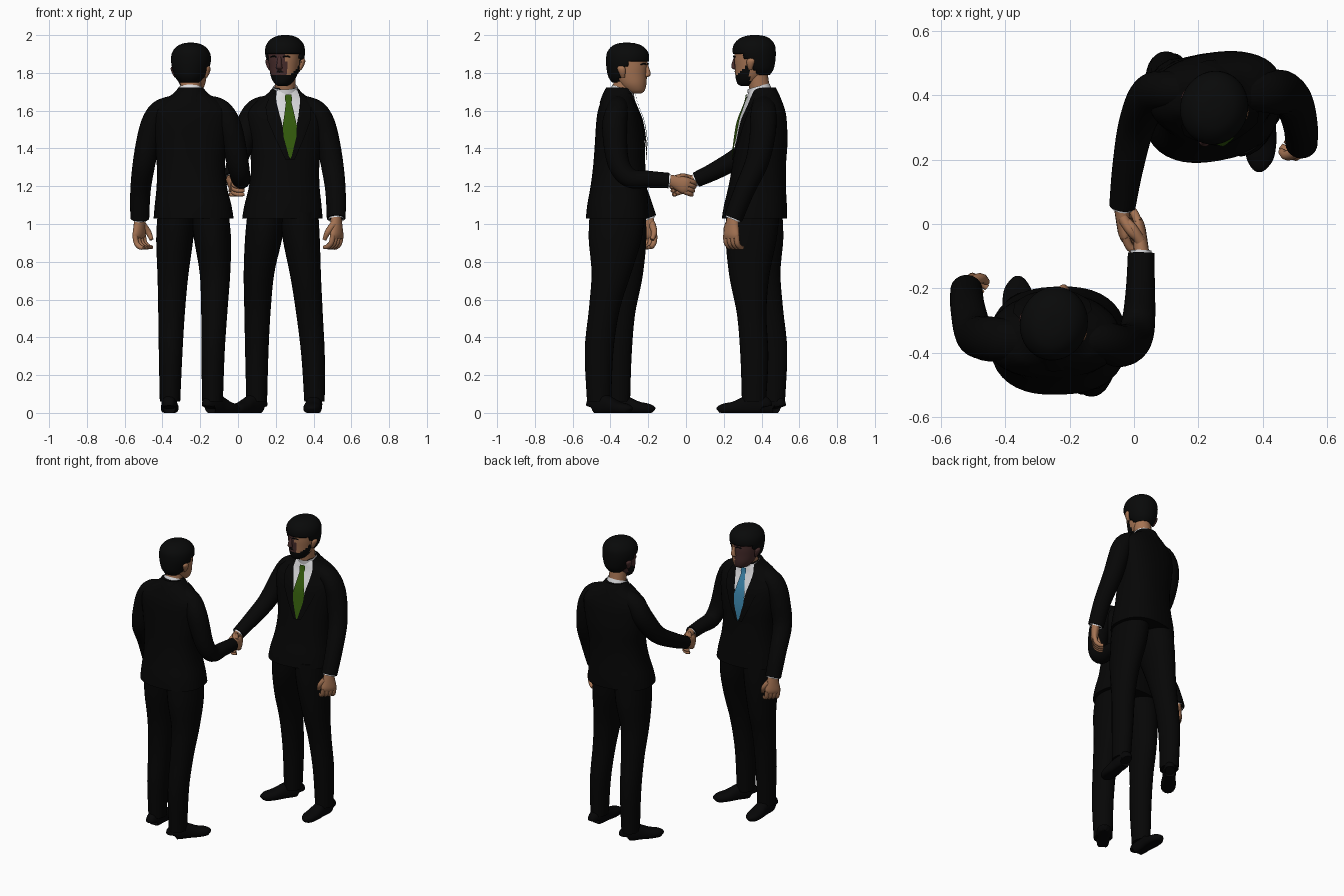
import bpy, bmesh, math
from mathutils import Vector, Matrix

if "Cube" in bpy.data.objects:
    bpy.data.objects.remove(bpy.data.objects["Cube"])

def material(name, c):
    m = bpy.data.materials.new(name)
    m.diffuse_color = (*c, 1)
    m.use_nodes = True
    m.node_tree.nodes["Principled BSDF"].inputs["Base Color"].default_value = m.diffuse_color
    return m

SUIT = material("black suit", (0.0018, 0.0018, 0.0018))
HAIR = material("black hair", (0.0026, 0.0028, 0.0028))
SHOE = material("black leather", (0.0018, 0.0018, 0.002))
SKIN = material("brown skin", (0.38, 0.175, 0.088))
DARK = material("dark brown skin", (0.065, 0.026, 0.025))
SHIRT = material("white shirt", (0.72, 0.72, 0.74))
GREEN = material("green tie", (0.035, 0.11, 0.004))
BLUE = material("blue tie", (0.045, 0.23, 0.40))

def finish(name, bm, mats, M, solid=0, angle=50):
    bmesh.ops.recalc_face_normals(bm, faces=bm.faces)
    me = bpy.data.meshes.new(name)
    bm.to_mesh(me)
    bm.free()
    me.transform(M)
    for m in mats:
        me.materials.append(m)
    ob = bpy.data.objects.new(name, me)
    bpy.context.collection.objects.link(ob)
    bpy.ops.object.select_all(action='DESELECT')
    ob.select_set(True)
    bpy.context.view_layer.objects.active = ob
    bpy.ops.object.shade_smooth_by_angle(angle=math.radians(angle))
    if solid:
        s = ob.modifiers.new("thickness", 'SOLIDIFY')
        s.thickness, s.offset = solid, -1

def resample(pts, k=5):
    """Smooth curve through rows of numbers."""
    P = [pts[0]] + list(pts) + [pts[-1]]
    out = []
    for i in range(1, len(P) - 2):
        for j in range(k):
            t = j / k
            out.append([0.5 * (2*b + (c-a)*t + (2*a-5*b+4*c-d)*t*t + (3*b-a-3*c+d)*t**3)
                        for a, b, c, d in zip(*P[i-1:i+3])])
    return out + [list(pts[-1])]

def sweep(name, pts, mat, M, ref=(1, 0, 0), flat=False, n=24, p=2.0, ground=False,
          rule=None, drop=None, solid=0, mats=None, caps=True):
    """Skin elliptical rings (x, y, z, ra, rb) along a path."""
    rows = resample([tuple(q) if len(q) == 5 else (*q, q[3]) for q in pts])
    C = [Vector(r[:3]) for r in rows]
    bm = bmesh.new()
    rings = []
    for i, r in enumerate(rows):
        t = Vector((0, 0, 1)) if flat else (C[min(i+1, len(C)-1)] - C[max(i-1, 0)]).normalized()
        u = Vector(ref)
        u = (u - t * u.dot(t)).normalized()
        v = t.cross(u)
        ring = []
        for k in range(n):
            a = 2 * math.pi * k / n
            ca, sa = math.cos(a), math.sin(a)
            q = C[i] + u * math.copysign(abs(ca)**(2/p), ca) * r[3] + v * math.copysign(abs(sa)**(2/p), sa) * r[4]
            if ground:
                q.z = max(q.z, 0)
            ring.append(bm.verts.new(q))
        rings.append(ring)
    for a, b in zip(rings, rings[1:]):
        for k in range(n):
            bm.faces.new((a[k], a[(k+1) % n], b[(k+1) % n], b[k]))
    if caps and not solid:
        bm.faces.new(rings[0])
    if caps:
        bm.faces.new(rings[-1])
    if drop:
        bmesh.ops.delete(bm, geom=[f for f in bm.faces if drop(f.calc_center_median())], context='FACES')
    if rule:
        for f in bm.faces:
            f.material_index = rule(f.calc_center_median())
    finish(name, bm, mats or [mat], M, solid)

# Torso rings: x, y, z, half width, half depth
TORSO = [(-.235, -.362, 1.03, .212, .168), (-.238, -.362, 1.10, .203, .162), (-.245, -.36, 1.2, .186, .148),
         (-.25, -.358, 1.31, .18, .138), (-.25, -.357, 1.43, .194, .132), (-.25, -.362, 1.54, .207, .12),
         (-.25, -.368, 1.60, .20, .105), (-.25, -.37, 1.65, .155, .088), (-.25, -.367, 1.685, .10, .078),
         (-.25, -.36, 1.72, .066, .062)]
POW = 2.4

def on_torso(fine, yaw, z, dx, off):
    """Point on the chest at height z, dx sideways from the middle."""
    for a, b in zip(fine, fine[1:]):
        if a[2] <= z <= b[2]:
            t = (z - a[2]) / (b[2] - a[2])
            r = [i + (j - i) * t for i, j in zip(a, b)]
            break
    y = r[4] * max(0, 1 - (abs(dx) / r[3])**POW)**(1 / POW) + off
    c, s = math.cos(yaw), math.sin(yaw)
    return Vector((r[0] + c*dx - s*y, r[1] + s*dx + c*y, z))

def patch(name, torso, yaw, rows, off, mat, M):
    """Cloth panel lying on the chest; rows are (z, centre, half width)."""
    chest, fine = resample(torso, 8), []
    for a, b in zip(rows, rows[1:]):
        fine += [[i + (j - i) * k / 5 for i, j in zip(a, b)] for k in range(5)]
    fine.append(rows[-1])
    bm = bmesh.new()
    g = [[bm.verts.new(on_torso(chest, yaw, z, c + w * (k/3 - 1), off)) for k in range(7)] for z, c, w in fine]
    for a, b in zip(g, g[1:]):
        for k in range(6):
            bm.faces.new((a[k], a[k+1], b[k+1], b[k]))
    finish(name, bm, [mat], M)

def hand(name, w, d, side, nrm, curl, s, M):
    """Palm, four curled fingers and a thumb, scaled by s."""
    w, d, side, nrm = (Vector(v) for v in (w, d, side, nrm))
    d.normalize()
    side = (side - d * side.dot(d)).normalized()
    nrm = (nrm - d * nrm.dot(d) - side * nrm.dot(side)).normalized()
    sweep(name + "_palm", [(*(w + d * a), b * s, c * s) for a, b, c in
          ((-.02, .026, .022), (.03, .034, .021), (.075, .042, .019), (.097, .036, .013))], SKIN, M, ref=side, n=16)
    for i in range(4):
        q = w + d * .08 + side * (.03 - .02 * i) * s
        pts = [(*q, .0125 * s)]
        for ang, ln, r in ((.35, .034, .012), (1.1, .026, .011), (1.8, .02, .008)):
            q = q + (d * math.cos(ang * curl) + nrm * math.sin(ang * curl)) * ln * s
            pts.append((*q, r * s))
        sweep(f"{name}_finger_{i+1}", pts, SKIN, M, ref=side, n=10)
    q = w + d * .02 + side * .02 * s
    q2 = q + (d * .035 + side * .022 + nrm * .018) * s
    q3 = q2 + (d * .032 + nrm * .02) * s
    sweep(name + "_thumb", [(*q, .016 * s), (*q2, .0135 * s), (*q3, .009 * s)], SKIN, M, ref=side, n=10)

def arm(name, pts, ref, M):
    """Sleeve with a shirt cuff; returns the wrist point."""
    sweep(name + "_sleeve", pts, SUIT, M, ref=ref)
    a, b = Vector(pts[-2][:3]), Vector(pts[-1][:3])
    d = (b - a).normalized()
    r = pts[-1][3] * .8
    sweep(name + "_cuff", [(*(b - d * .02), r), (*(b + d * .008), r)], SHIRT, M, ref=ref, caps=False)
    return b + d * .012

def shoe(name, heel, toe, M):
    h, t = Vector((*heel, 0)), Vector((*toe, 0))
    side = (t - h).normalized().cross(Vector((0, 0, 1)))
    rows = ((0, .028, .038), (.03, .036, .05), (.22, .041, .058), (.42, .041, .048),
            (.65, .047, .034), (.85, .043, .028), (.96, .028, .022), (1, .012, .014))
    sweep(name, [(*(h.lerp(t, f) + Vector((0, 0, b * .8))), a, b) for f, a, b in rows], SHOE, M,
          ref=side, p=2.4, ground=True)

def person(tag, M, dz, tie, right_arm, left_wrist_y, spread, beard, lean, yaw):
    L = lambda rows: [(x, y + lean * min(1, max(0, (z - 1.05) / .4)), z, *r) for x, y, z, *r in rows]
    T = L(TORSO)
    # jacket with collar, shirt front, tie and lapels
    sweep(tag + "_jacket", T, SUIT, M, ref=(math.cos(yaw), math.sin(yaw), 0), flat=True, n=40, p=POW)
    sweep(tag + "_jacket_collar", L([(-.25, -.38, 1.64, .10, .085), (-.25, -.376, 1.685, .085, .073),
          (-.25, -.372, 1.722, .066, .058)]), SUIT, M, flat=True, caps=False)
    patch(tag + "_shirt_front", T, yaw, [(1.71, 0, .055), (1.66, 0, .066), (1.55, 0, .046), (1.36, 0, .002)], .006, SHIRT, M)
    patch(tag + "_tie", T, yaw, [(1.685, 0, .016), (1.66, 0, .02), (1.645, 0, .015), (1.52, 0, .038),
                                 (1.46, 0, .034), (1.36, 0, .008), (1.345, 0, .001)], .016, tie, M)
    for s, n in ((1, "right"), (-1, "left")):
        patch(f"{tag}_{n}_lapel", T, yaw, [(1.69, s*.078, .012), (1.62, s*.092, .03), (1.55, s*.08, .036),
                                           (1.45, s*.05, .026), (1.34, s*.012, .012)], .009, SUIT, M)
    # arms and hands
    w = arm(tag + "_right", L([(-.18, -.367, 1.63, .052), (-.097, -.37, 1.603, .06)]) + right_arm, (1, 1, 1), M)
    hand(tag + "_right_hand", w, (-.12, 1, -.35), (0, 0, 1), (-1, 0, 0), .9, 1.08, M)
    y = left_wrist_y
    w = arm(tag + "_left", L([(-.32, -.367, 1.635, .058, .05), (-.405, -.367, 1.607, .066, .054),
            (-.445, -.364, 1.555, .07, .058), (-.468, -.36, 1.47, .068, .063), (-.496, -.345, 1.33, .062, .06)])
            + [(-.516, (y - .325) / 2 + lean / 2, 1.18, .054), (-.52, y, 1.03, .05)], (0, 1, 0), M)
    hand(tag + "_left_hand", w, (-.04, .08, -1), (.6, .8, 0), (.8, -.6, 0), .85, 1.2, M)
    # trousers and shoes
    f = spread
    sweep(tag + "_left_trouser", [(-.36-f, -.36, .06, .054, .064), (-.357-f*.9, -.362, .3, .062, .074),
          (-.352-f*.6, -.348, .52, .07, .078), (-.345-f*.3, -.335, .72, .081, .105),
          (-.335, -.345, .92, .098, .135), (-.325, -.355, 1.06, .10, .14)], SUIT, M, flat=True)
    g = f * .8
    sweep(tag + "_right_trouser", [(-.135+g, -.46, .06, .055, .064), (-.132+g*.9, -.46, .33, .062, .076),
          (-.125+g*.6, -.432, .55, .07, .082), (-.122+g*.3, -.395, .74, .081, .105),
          (-.135, -.375, .92, .098, .14), (-.15, -.365, 1.06, .10, .145)], SUIT, M, flat=True)
    shoe(tag + "_left_shoe", (-.365-f, -.415), (-.36-f*.6, -.17), M)
    shoe(tag + "_right_shoe", (-.155+g, -.49), (g - .01, -.295), M)
    # neck and shirt collar
    sweep(tag + "_neck", L([(-.25, -.355, 1.66, .053), (-.25, -.325, 1.79 + dz, .056)]), SKIN, M)
    sweep(tag + "_collar", L([(-.252, -.358, 1.655, .074, .07), (-.25, -.338, 1.72 + dz * .2, .064, .061)]),
          SHIRT, M, caps=False)
    # head, turned towards the partner
    piv = Vector((-.25, -.32, 0))
    H = (M @ Matrix.Translation(piv + Vector((0, lean, dz))) @ Matrix.Rotation(math.radians(-16), 4, 'Z')
         @ Matrix.Translation(-piv))
    def face_tone(c):
        if beard and c.y > -.31 and c.z < 1.745 + max(0, -.235 - c.y) * .9:
            return 1
        return 2 if (c.x > -.285 if beard else c.x < -.25) else 0
    sweep(tag + "_head", [(-.25, -.268, 1.69, .022, .025), (-.25, -.277, 1.705, .045, .053), (-.25, -.29, 1.74, .067, .075),
          (-.25, -.303, 1.79, .079, .091), (-.25, -.307, 1.84, .085, .098), (-.25, -.315, 1.89, .086, .1),
          (-.25, -.318, 1.93, .06, .07)], SKIN, H, flat=True, n=36, mats=[SKIN, HAIR, DARK], rule=face_tone)
    sweep(tag + "_hair", [(-.25, -.335, 1.75, .058, .066), (-.25, -.332, 1.78, .08, .088), (-.25, -.322, 1.825, .097, .107),
          (-.25, -.316, 1.87, .105, .115), (-.25, -.316, 1.91, .098, .109), (-.25, -.318, 1.942, .071, .081),
          (-.25, -.32, 1.957, .036, .042), (-.25, -.32, 1.96, .008, .008)], HAIR, H, flat=True, n=40, solid=.014,
          drop=lambda c: c.z < min(1.862, 1.765 + (c.y + .345) * 1.4))
    nose_tone = DARK if beard else SKIN
    sweep(tag + "_nose", [(-.25, -.213, 1.845, .009, .008), (-.25, -.205, 1.805, .014, .014),
          (-.25, -.207, 1.785, .017, .014), (-.25, -.215, 1.777, .008, .006)], nose_tone, H, flat=True, n=12)
    sweep(tag + "_mouth", [(-.275, -.229, 1.752, .003), (-.25, -.219, 1.753, .007), (-.225, -.229, 1.752, .003)],
          nose_tone, H, ref=(0, 0, 1), n=10)
    if beard:
        sweep(tag + "_moustache", [(-.285, -.234, 1.757, .006), (-.25, -.216, 1.768, .007), (-.215, -.234, 1.757, .006)],
              HAIR, H, ref=(0, 0, 1), n=10)
    for s, n in ((1, "right"), (-1, "left")):
        tone = DARK if (s > 0) == beard else SKIN
        sweep(f"{tag}_{n}_ear", [(-.25+s*.083, -.318, 1.775, .006, .01), (-.25+s*.092, -.32, 1.80, .011, .018),
              (-.25+s*.096, -.324, 1.825, .012, .022), (-.25+s*.092, -.324, 1.84, .006, .01)], tone, H, flat=True, n=12)
        sweep(f"{tag}_{n}_eyebrow", [(-.25+s*.018, -.209, 1.844, .003), (-.25+s*.036, -.214, 1.849, .004),
              (-.25+s*.054, -.227, 1.844, .003)], HAIR, H, ref=(0, 0, 1), n=8)

# Near man, back to the front view
person("near_man", Matrix.Identity(4), 0, BLUE,
       [(-.045, -.378, 1.51, .066), (-.003, -.36, 1.33, .058), (.014, -.3, 1.245, .052),
        (.02, -.2, 1.237, .045), (.022, -.09, 1.23, .041)], -.205, 0, False, .007, math.radians(2))
# Far man, facing the front view
person("far_man", Matrix.Rotation(math.pi, 4, 'Z'), .04, GREEN,
       [(-.05, -.395, 1.51, .066), (-.008, -.305, 1.375, .057),
        (.02, -.17, 1.29, .048), (.036, -.055, 1.235, .041)], -.25, .045, True, -.045, math.radians(10))
